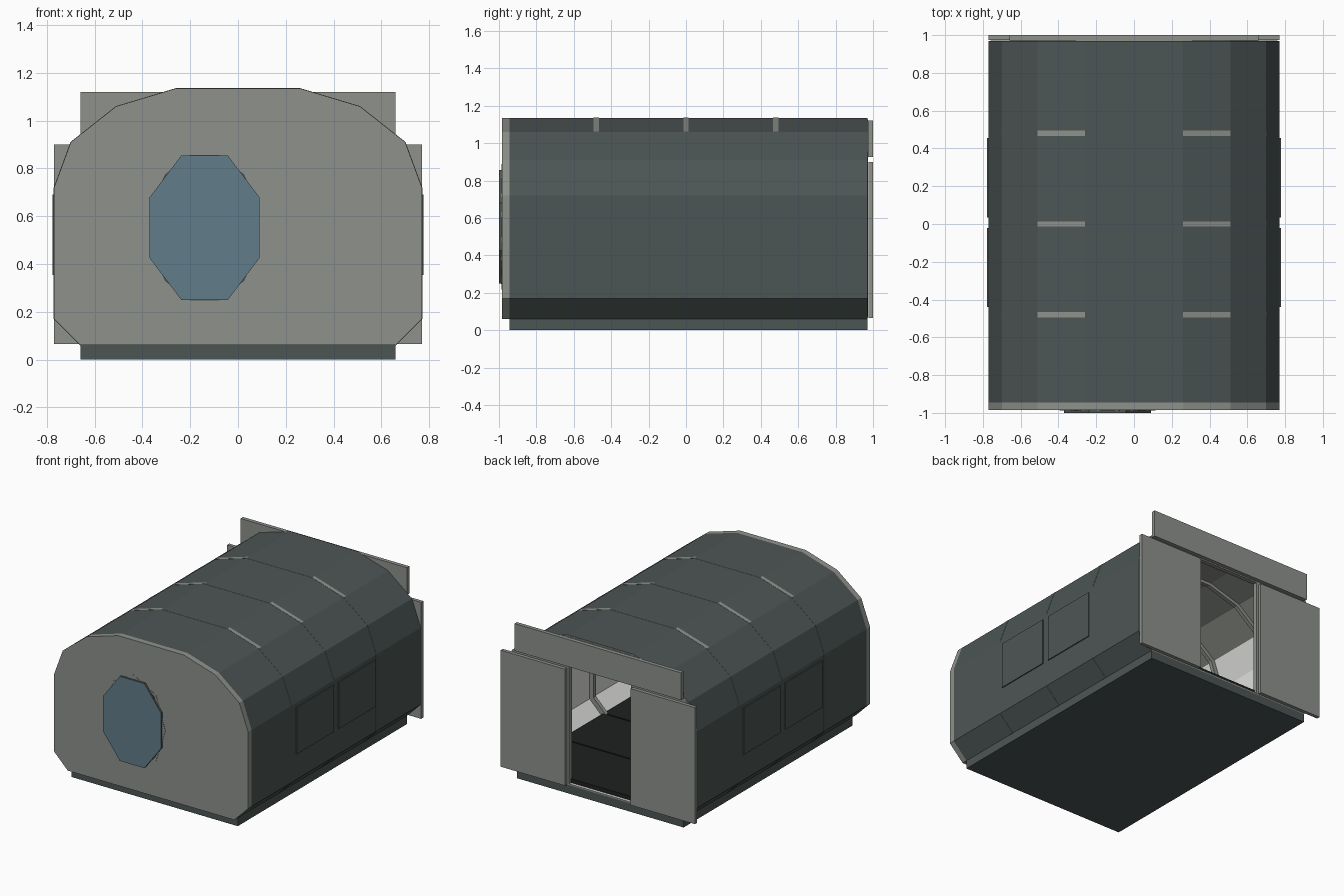
import bpy
import bmesh
import math

if "Cube" in bpy.data.objects:
    bpy.data.objects.remove(bpy.data.objects["Cube"])


def make_material(name, r, g, b):
    m = bpy.data.materials.new(name)
    m.use_nodes = True
    m.diffuse_color = (r, g, b, 1)
    m.node_tree.nodes["Principled BSDF"].inputs["Base Color"].default_value = (r, g, b, 1)
    return m


DARK = make_material("dark slate", 0.073, 0.092, 0.09)
GRAY = make_material("panel gray", 0.27, 0.285, 0.26)
GLASS = make_material("blue glass", 0.12, 0.2, 0.25)
FLOOR = make_material("floor black", 0.013, 0.014, 0.014)
LINING = make_material("pale lining", 0.75, 0.75, 0.73)

# Hull cross-section, right half then mirrored, as (x, z)
HALF = [(0.66, 0.06), (0.77, 0.17), (0.77, 0.72), (0.70, 0.91), (0.51, 1.06), (0.26, 1.135)]
HULL = HALF + [(-x, z) for x, z in reversed(HALF)]


def scaled(points, s, cz=0.6):
    return [(x * s, cz + (z - cz) * s) for x, z in points]


def finish(name, bm, materials, rule=None):
    bmesh.ops.recalc_face_normals(bm, faces=bm.faces)
    bm.normal_update()
    if rule:
        for f in bm.faces:
            f.material_index = rule(f)
    mesh = bpy.data.meshes.new(name)
    bm.to_mesh(mesh)
    bm.free()
    for m in materials:
        mesh.materials.append(m)
    ob = bpy.data.objects.new(name, mesh)
    bpy.context.collection.objects.link(ob)
    return ob


def prism(name, points, y0, y1, materials, rule=None):
    """Solid plate: outline in x, z pushed from y0 to y1."""
    bm = bmesh.new()
    face = bm.faces.new([bm.verts.new((x, y0, z)) for x, z in points])
    out = bmesh.ops.extrude_face_region(bm, geom=[face])
    for g in out["geom"]:
        if isinstance(g, bmesh.types.BMVert):
            g.co.y = y1
    return finish(name, bm, materials, rule)


def box(name, x0, x1, y0, y1, z0, z1, material):
    return prism(name, [(x0, z0), (x1, z0), (x1, z1), (x0, z1)], y0, y1, [material])


def tube(name, outer, inner, y0, y1, materials, rule):
    """Hollow hoop between two matching outlines."""
    bm = bmesh.new()
    loops = [[bm.verts.new((x, y, z)) for x, z in pts]
             for pts, y in ((outer, y0), (outer, y1), (inner, y1), (inner, y0))]
    n = len(outer)
    for k in range(4):
        a, b = loops[k], loops[(k + 1) % 4]
        for i in range(n):
            j = (i + 1) % n
            bm.faces.new((a[i], a[j], b[j], b[i]))
    return finish(name, bm, materials, rule)


def outward(f):
    c = f.calc_center_median()
    return f.normal.x * c.x + f.normal.z * (c.z - 0.6) > 0


# Hull: dark outside, pale walls and gray ceiling inside
def hull_rule(f):
    if abs(f.normal.y) > 0.5:
        return 1
    if outward(f):
        return 0
    return 1 if f.calc_center_median().z > 0.95 else 2


tube("hull_shell", HULL, scaled(HULL, 0.98), -0.945, 0.97, [DARK, GRAY, LINING], hull_rule)


# Ribs: gray inside and on the upper shoulders
def rib_rule(f):
    z = f.calc_center_median().z
    return 0 if outward(f) and not 1.06 < z < 1.12 else 1


for i, y in enumerate((-0.48, 0.0, 0.48)):
    tube(f"rib_{i + 1}", scaled(HULL, 1.002), scaled(HULL, 0.94),
         y - 0.014, y + 0.014, [DARK, GRAY], rib_rule)

# Base slab and floor panels
box("base_slab", -0.66, 0.66, -0.945, 0.97, 0.0, 0.06, DARK)
for i in range(4):
    y = -0.94 + i * 0.475
    box(f"floor_panel_{i + 1}", -0.65, 0.65, y, y + 0.465, 0.07, 0.1, FLOOR)

# End walls, the rear one with a doorway
prism("front_wall", HULL, -0.985, -0.945, [GRAY])
DOORWAY = [(-0.25, 0.06), (-0.25, 0.92), (0.25, 0.92), (0.25, 0.06)]
prism("rear_wall", scaled(HULL, 0.985) + scaled(DOORWAY, 0.985), 0.94, 0.972, [GRAY])

# Sliding doors and header at the rear
for side, s in (("left", 1), ("right", -1)):
    x0, x1 = sorted((0.26 * s, 0.77 * s))
    box(f"{side}_door", x0, x1, 0.975, 1.0, 0.065, 0.9, GRAY)
box("door_header", -0.66, 0.66, 0.972, 1.0, 0.925, 1.12, GRAY)

# Side window plates
for side, s in (("left", 1), ("right", -1)):
    for i, y in enumerate((-0.44, 0.035)):
        x0, x1 = sorted((0.768 * s, 0.777 * s))
        box(f"{side}_window_{i + 1}", x0, x1, y, y + 0.42, 0.355, 0.69, DARK)


# Front window: gray surround, dark gasket, blue pane
def oval(rx, rz, turn, sides):
    return [(-0.14 + rx * math.cos(math.tau * (i + turn) / sides),
             0.552 + rz * math.sin(math.tau * (i + turn) / sides)) for i in range(sides)]


prism("window_surround", oval(0.255, 0.335, 0, 8), -0.987, -0.98, [GRAY])
prism("window_gasket", oval(0.235, 0.315, 0.5, 12), -0.989, -0.982, [DARK])
pane = [(-0.14 + sx * x, 0.552 + sz * z)
        for sx, sz, pts in ((1, 1, [(0.23, 0.127), (0.097, 0.303)]),
                            (-1, 1, [(0.097, 0.303), (0.23, 0.127)]),
                            (-1, -1, [(0.23, 0.127), (0.097, 0.303)]),
                            (1, -1, [(0.097, 0.303), (0.23, 0.127)]))
        for x, z in pts]
prism("window_pane", pane, -1.0, -0.985, [GLASS, DARK],
      lambda f: 0 if abs(f.normal.y) > 0.5 else 1)
